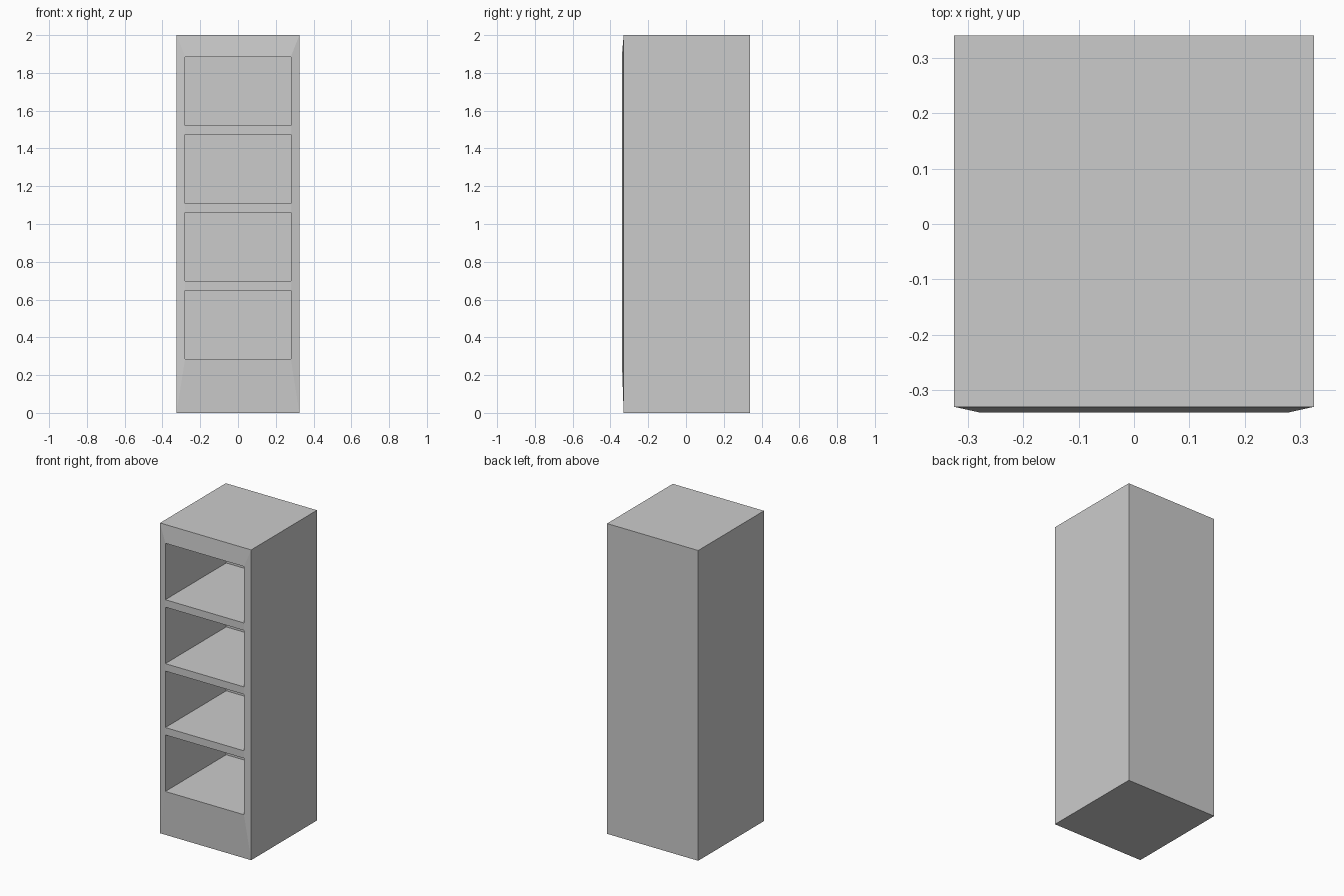
import bpy
import bmesh

if "Cube" in bpy.data.objects:
    bpy.data.objects.remove(bpy.data.objects["Cube"])

W, FRONT, BACK, H = 0.325, -0.33, 0.34, 2.0      # outer shell
IN_W, FACE_Y, RECESS_Y = 0.28, -0.34, 0.28       # raised front and compartments
BASE, OPENING, PITCH, COUNT = 0.285, 0.364, 0.412, 4

bm = bmesh.new()


def ring(pts):
    return [bm.verts.new(p) for p in pts]


def rect(w, y, z0, z1):
    return ring([(-w, y, z0), (w, y, z0), (w, y, z1), (-w, y, z1)])


def bridge(a, b):
    n = len(a)
    for i in range(n):
        bm.faces.new((a[i], a[(i + 1) % n], b[(i + 1) % n], b[i]))


# Outer shell
back = rect(W, BACK, 0, H)
front = rect(W, FRONT, 0, H)
bridge(back, front)
bm.faces.new(back)

# Front face rows, alternating openings and shelf edges
levels = []
for i in range(COUNT):
    levels += [BASE + i * PITCH, BASE + i * PITCH + OPENING]
rows = [ring([(-IN_W, FACE_Y, z), (IN_W, FACE_Y, z)]) for z in levels]
for i in range(len(rows) - 1):
    (a, b), (d, c) = rows[i], rows[i + 1]
    if i % 2:
        bm.faces.new((a, b, c, d))
    else:
        # Recessed compartment
        inner = rect(IN_W, RECESS_Y, levels[i], levels[i + 1])
        bridge([a, b, c, d], inner)
        bm.faces.new(inner)

# Sloping border between the shell and the raised front
fl, fr, tr, tl = front
bm.faces.new((fl, fr, rows[0][1], rows[0][0]))
bm.faces.new((tr, tl, rows[-1][0], rows[-1][1]))
bm.faces.new([fr, tr] + [r[1] for r in reversed(rows)])
bm.faces.new([tl, fl] + [r[0] for r in rows])

bmesh.ops.recalc_face_normals(bm, faces=bm.faces)
mesh = bpy.data.meshes.new("shelf_cabinet")
bm.to_mesh(mesh)
bm.free()
cabinet = bpy.data.objects.new("shelf_cabinet", mesh)
bpy.context.collection.objects.link(cabinet)
